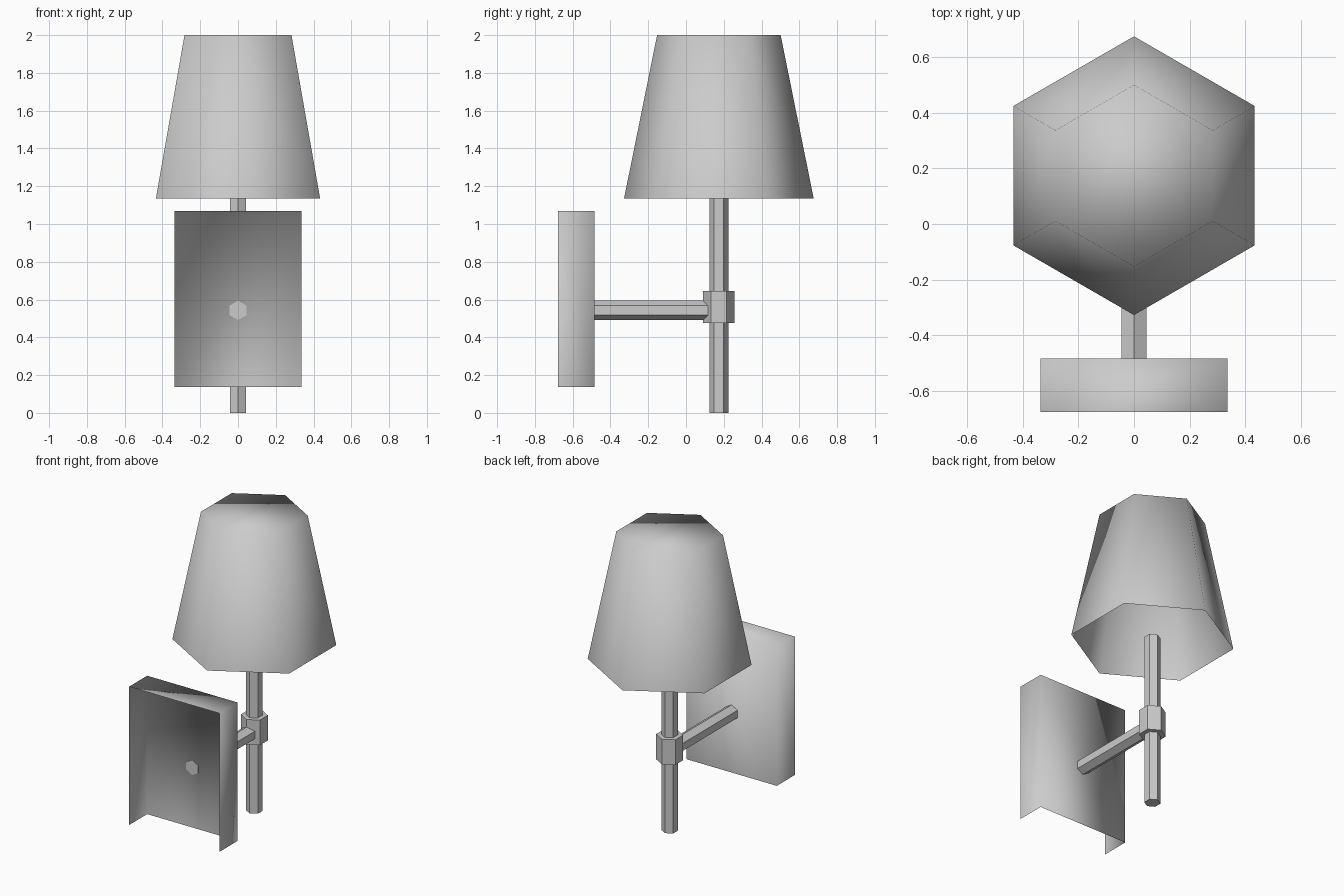
import bpy, bmesh
from math import sin, cos, pi
from mathutils import Matrix

if "Cube" in bpy.data.objects:
    bpy.data.objects.remove(bpy.data.objects["Cube"])

CY = 0.174  # y of the lamp axis


def finish(name, bm, smooth=False):
    bmesh.ops.recalc_face_normals(bm, faces=bm.faces[:])
    for f in bm.faces:
        f.smooth = smooth
    mesh = bpy.data.meshes.new(name)
    bm.to_mesh(mesh)
    bm.free()
    obj = bpy.data.objects.new(name, mesh)
    bpy.context.collection.objects.link(obj)
    return obj


def hex_prism(name, r0, r1, z0, z1, open_bottom=False, smooth=False, matrix=None):
    """Six-sided prism along z, with corners on +y and -y."""
    bm = bmesh.new()
    rings = [[bm.verts.new((r * sin(i * pi / 3), r * cos(i * pi / 3), z)) for i in range(6)]
             for r, z in ((r0, z0), (r1, z1))]
    low, high = rings
    for i in range(6):
        j = (i + 1) % 6
        bm.faces.new((low[i], low[j], high[j], high[i]))
    bm.faces.new(high)
    if not open_bottom:
        bm.faces.new(low)
    bm.transform(matrix or Matrix.Translation((0, CY, 0)))
    obj = finish(name, bm, smooth)
    if open_bottom:  # make sure the open shell faces outward
        top = obj.data.polygons[6]
        if top.normal.z < 0:
            obj.data.flip_normals()
    return obj


# Lampshade: tapered, closed top, open bottom
hex_prism("lampshade", 0.502, 0.327, 1.135, 2.0, open_bottom=True, smooth=True)

# Upright stem and its connector
hex_prism("stem", 0.05, 0.05, 0.0, 1.165)
hex_prism("connector", 0.083, 0.083, 0.476, 0.645)

# Horizontal arm from wall plate to connector (corners up and down)
arm_matrix = Matrix.Translation((0, 0, 0.543)) @ Matrix.Rotation(-pi / 2, 4, 'X')
hex_prism("arm", 0.051, 0.051, -0.488, 0.15, matrix=arm_matrix)

# Wall plate: thin-shell box, open on the wall side and underneath
bm = bmesh.new()
bmesh.ops.create_cube(bm, size=1)
bm.normal_update()
bmesh.ops.delete(bm, geom=[f for f in bm.faces if f.normal.y < -0.5 or f.normal.z < -0.5],
                 context='FACES')
bm.transform(Matrix.Translation((0, -0.581, 0.604)) @ Matrix.Diagonal((0.674, 0.192, 0.932, 1)))
plate = finish("wall_plate", bm, smooth=True)
if max(plate.data.polygons, key=lambda p: abs(p.normal.z)).normal.z < 0:
    plate.data.flip_normals()
